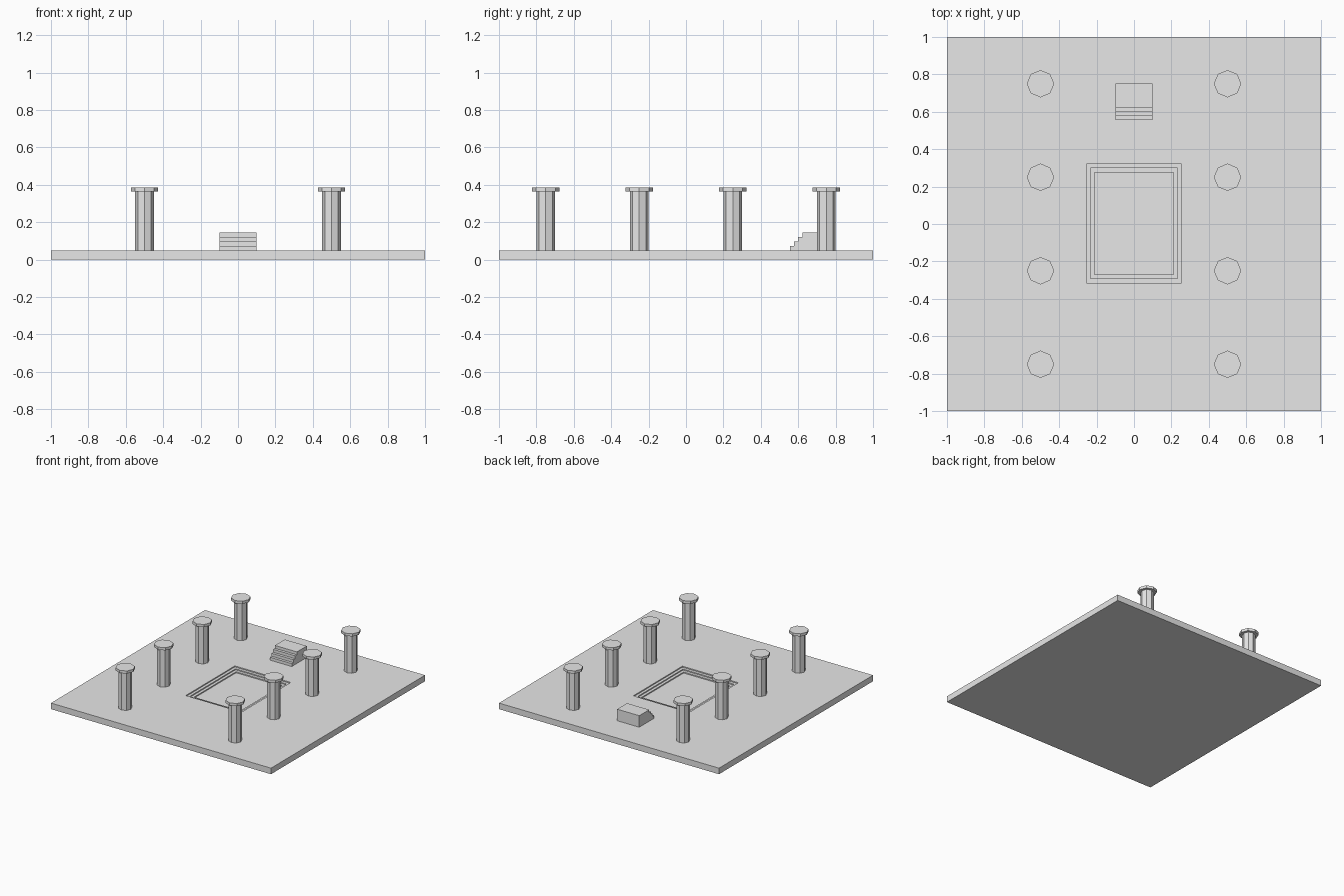
import bpy
import bmesh
import math

cube = bpy.data.objects.get("Cube")
if cube:
    bpy.data.objects.remove(cube, do_unlink=True)

GROUND = 0.05

stone = bpy.data.materials.new("pale grey stone")
stone.use_nodes = True
stone.diffuse_color = (0.8, 0.8, 0.8, 1)
stone.node_tree.nodes["Principled BSDF"].inputs["Base Color"].default_value = stone.diffuse_color


def finish(name, bm):
    bmesh.ops.recalc_face_normals(bm, faces=bm.faces)
    mesh = bpy.data.meshes.new(name)
    bm.to_mesh(mesh)
    bm.free()
    mesh.materials.append(stone)
    obj = bpy.data.objects.new(name, mesh)
    bpy.context.collection.objects.link(obj)
    return obj


def loft(bm, rings):
    """Skin a stack of equal-sized point rings and cap both ends."""
    loops = [[bm.verts.new(p) for p in ring] for ring in rings]
    for a, b in zip(loops, loops[1:]):
        for i in range(len(a)):
            j = (i + 1) % len(a)
            bm.faces.new((a[i], a[j], b[j], b[i]))
    bm.faces.new(loops[0])
    bm.faces.new(loops[-1])


def rectangle(hx, hy, z, cy=0.0):
    return [(sx * hx, cy + sy * hy, z) for sx, sy in ((-1, -1), (1, -1), (1, 1), (-1, 1))]


def octagon(r, z):
    return [(r * math.cos(i * math.pi / 4), r * math.sin(i * math.pi / 4), z) for i in range(8)]


# Floor slab with a stepped sunken basin
rings = [rectangle(1, 1, 0), rectangle(1, 1, GROUND)]
drop = 0.009
for step in range(3):
    hx, hy = 0.254 - 0.022 * step, 0.319 - 0.0235 * step
    rings.append(rectangle(hx, hy, GROUND - drop * step, 0.003))
    rings.append(rectangle(hx, hy, GROUND - drop * (step + 1), 0.003))
bm = bmesh.new()
loft(bm, rings)
finish("floor_slab", bm)

# Two rows of octagonal columns with wider caps
for side, x in (("right", -0.5), ("left", 0.5)):
    for row, y in enumerate((-0.75, -0.25, 0.25, 0.75), 1):
        bm = bmesh.new()
        loft(bm, [octagon(0.05, GROUND), octagon(0.05, 0.363),
                  octagon(0.073, 0.363), octagon(0.073, 0.385)])
        column = finish(f"{side}_column_{row}", bm)
        column.location = (x, y, 0)

# Stepped dais: side profile extruded across x
profile = [(0.75, GROUND), (0.555, GROUND)]
for step in range(4):
    y, z = 0.555 + 0.0223 * step, GROUND + 0.0237 * (step + 1)
    profile.append((y, z))
    profile.append((y + 0.0223 if step < 3 else 0.75, z))
bm = bmesh.new()
loft(bm, [[(x, y, z) for y, z in profile] for x in (-0.1, 0.1)])
finish("stepped_dais", bm)
